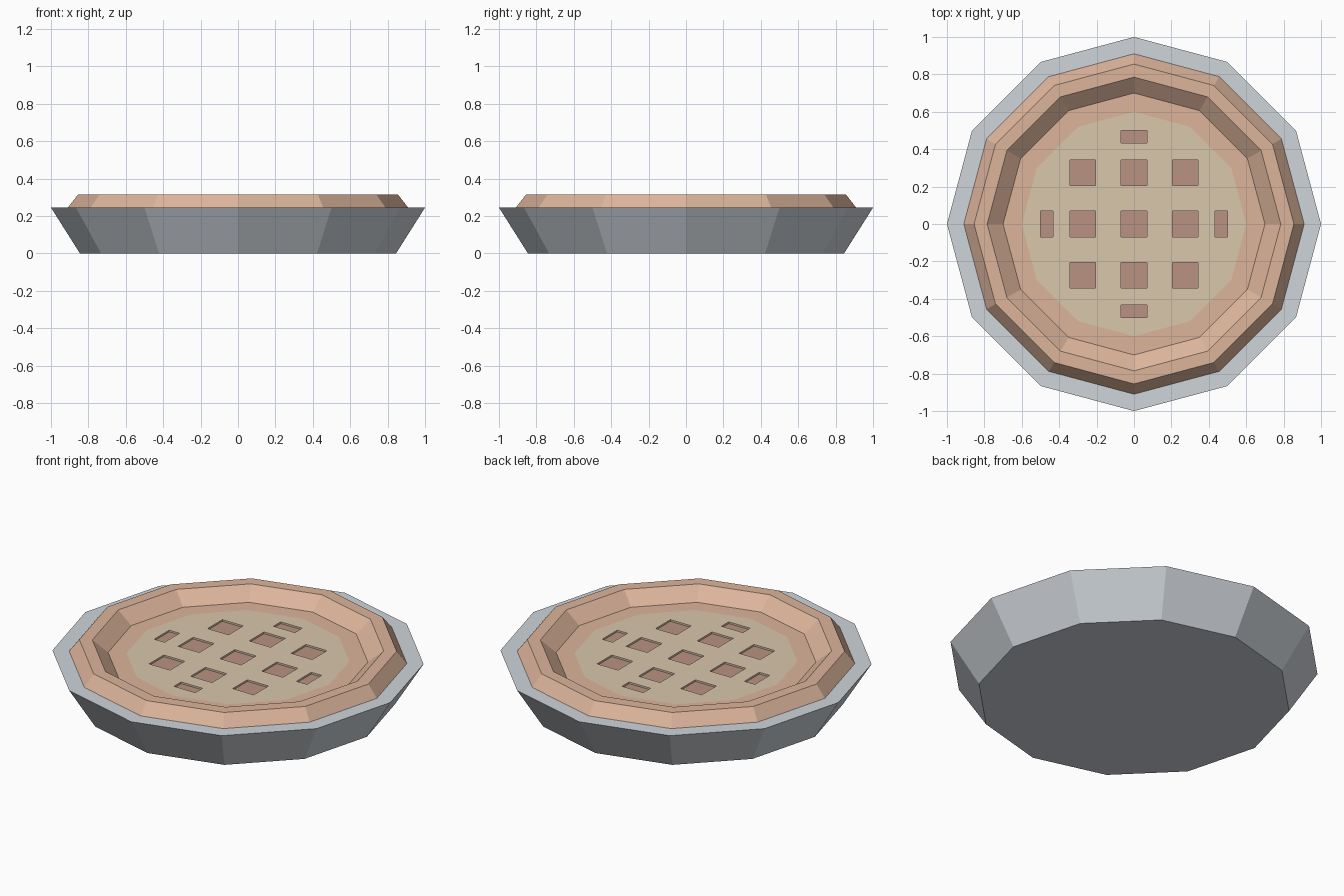
import bpy, bmesh, math
from mathutils import Vector

if "Cube" in bpy.data.objects:
    bpy.data.objects.remove(bpy.data.objects["Cube"])

SIDES = 12
RIM_Z = 0.245


def finish(name, bm, color):
    mesh = bpy.data.meshes.new(name)
    bm.to_mesh(mesh)
    bm.free()
    obj = bpy.data.objects.new(name, mesh)
    bpy.context.collection.objects.link(obj)
    mat = bpy.data.materials.new(name + "_color")
    mat.diffuse_color = (*color, 1)
    mat.use_nodes = True
    mat.node_tree.nodes["Principled BSDF"].inputs["Base Color"].default_value = mat.diffuse_color
    mesh.materials.append(mat)
    return obj


def ring(bm, r, z):
    return [bm.verts.new((r * math.cos(2 * math.pi * i / SIDES),
                          r * math.sin(2 * math.pi * i / SIDES), z))
            for i in range(SIDES)]


def lathe(name, profile, color, cap_first=False):
    """Twelve-sided revolve of (radius, z) points, listed from bottom/outside up and inwards."""
    bm = bmesh.new()
    rings = [ring(bm, r, z) for r, z in profile]
    for a, b in zip(rings, rings[1:]):
        for i in range(SIDES):
            j = (i + 1) % SIDES
            bm.faces.new((a[i], a[j], b[j], b[i]))
    if cap_first:
        bm.faces.new(rings[0][::-1])
    return finish(name, bm, color)


# Tin with a flat rim
lathe("pie_tin", [(0.845, 0), (1.0, RIM_Z), (0.91, RIM_Z)], (0.62, 0.66, 0.70), True)

# Raised crust and the flat ledge inside it
lathe("crust", [(0.91, RIM_Z), (0.855, 0.315), (0.785, 0.315), (0.70, RIM_Z), (0.60, RIM_Z)],
      (0.72, 0.46, 0.33))

# Filling just below the lattice
bm = bmesh.new()
bm.faces.new(ring(bm, 0.60, RIM_Z - 0.01))
finish("filling", bm, (0.48, 0.29, 0.22))

# Lattice: slice a disc along the hole edges, remove the holes, drop thin walls
bm = bmesh.new()
bm.faces.new(ring(bm, 0.60, RIM_Z))
for axis in (Vector((1, 0, 0)), Vector((0, 1, 0))):
    for d in (0.07, 0.205, 0.343, 0.432, 0.5):
        for s in (-1, 1):
            bmesh.ops.bisect_plane(bm, geom=bm.verts[:] + bm.edges[:] + bm.faces[:],
                                   plane_co=axis * d * s, plane_no=axis)


def is_hole(face):
    c = face.calc_center_median()
    x, y = sorted((abs(c.x), abs(c.y)))
    near = lambda v: v < 0.07 or 0.205 < v < 0.343
    return (near(x) and near(y)) or (x < 0.07 and 0.432 < y < 0.5)


holes = [f for f in bm.faces if is_hole(f)]
hole_edges = {e for f in holes for e in f.edges}
bmesh.ops.delete(bm, geom=holes, context='FACES_ONLY')
walls = bmesh.ops.extrude_edge_only(bm, edges=[e for e in hole_edges if e.is_valid])
bmesh.ops.translate(bm, vec=(0, 0, -0.01),
                    verts=[g for g in walls["geom"] if isinstance(g, bmesh.types.BMVert)])
finish("lattice", bm, (0.70, 0.57, 0.41))
